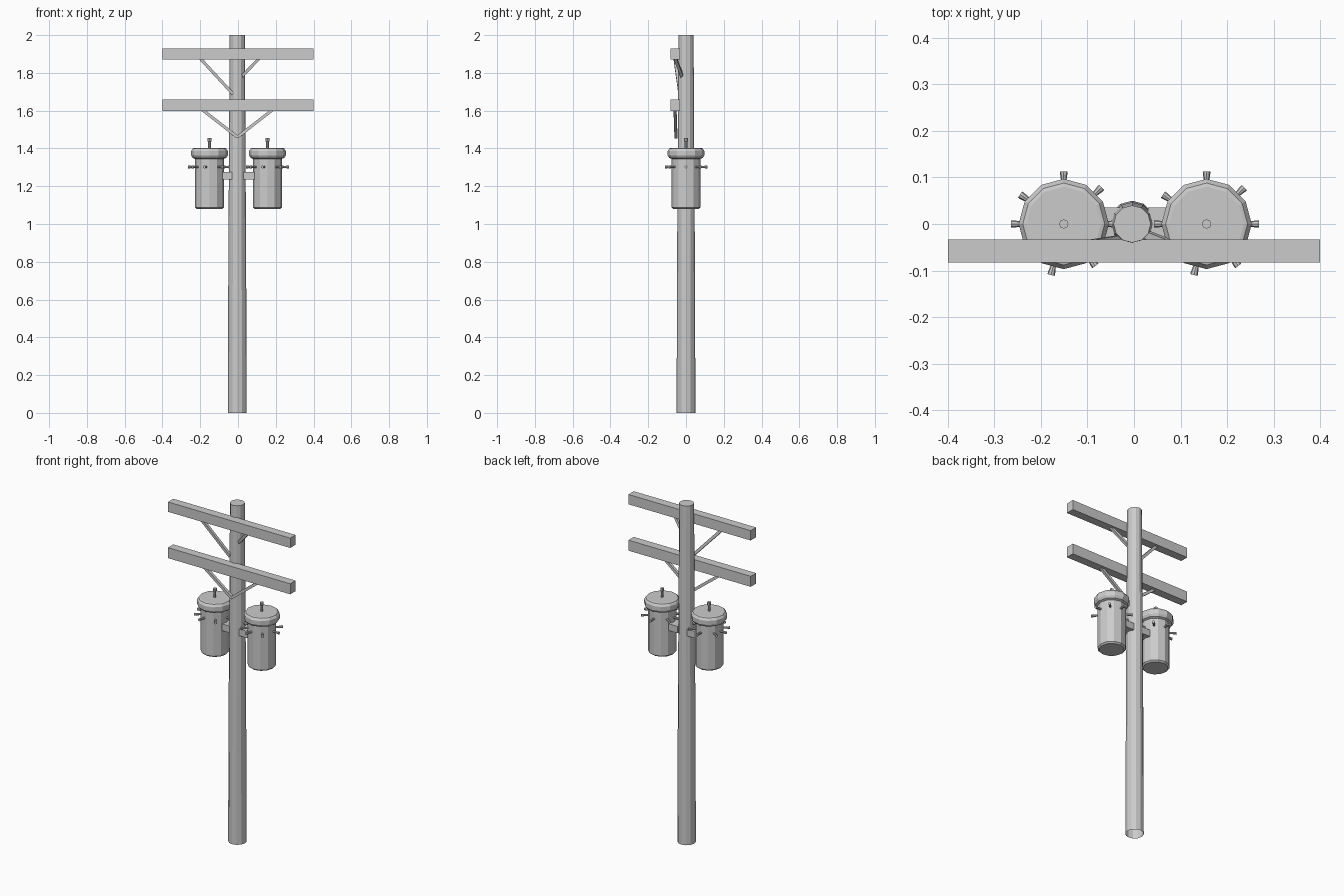
import bpy, bmesh
from math import sin, cos, pi, radians
from mathutils import Vector, Matrix

if "Cube" in bpy.data.objects:
    bpy.data.objects.remove(bpy.data.objects["Cube"])


def finish(name, bm):
    bmesh.ops.recalc_face_normals(bm, faces=bm.faces)
    me = bpy.data.meshes.new(name)
    bm.to_mesh(me)
    bm.free()
    ob = bpy.data.objects.new(name, me)
    bpy.context.collection.objects.link(ob)
    return ob


def lathe(bm, profile, sides, matrix, cap_start=True, phase=pi / 2):
    """Stack rings of (radius, height) along local z."""
    rings = []
    for r, z in profile:
        rings.append([bm.verts.new(matrix @ Vector((r * cos(phase + 2 * pi * i / sides),
                                                    r * sin(phase + 2 * pi * i / sides), z)))
                      for i in range(sides)])
    for a, b in zip(rings, rings[1:]):
        for i in range(sides):
            j = (i + 1) % sides
            bm.faces.new((a[i], a[j], b[j], b[i]))
    if cap_start:
        bm.faces.new(rings[0])
    bm.faces.new(rings[-1])


def box(name, lo, hi):
    lo, hi = Vector(lo), Vector(hi)
    bm = bmesh.new()
    bmesh.ops.create_cube(bm, size=1, matrix=Matrix.Translation((lo + hi) / 2)
                          @ Matrix.Diagonal((*(hi - lo), 1)))
    return finish(name, bm)


def bar(name, a, b, width=0.016):
    a, b = Vector(a), Vector(b)
    d = b - a
    z = d.normalized()
    x = Vector((0, 1, 0)).cross(z).normalized()
    rot = Matrix((x, z.cross(x), z)).transposed().to_4x4()
    bm = bmesh.new()
    bmesh.ops.create_cube(bm, size=1, matrix=Matrix.Translation((a + b) / 2) @ rot
                          @ Matrix.Diagonal((width, width, d.length, 1)))
    return finish(name, bm)


# Tapered pole, open underneath
bm = bmesh.new()
lathe(bm, [(0.05, 0), (0.047, 0.85), (0.043, 1.5), (0.04, 2.0)], 12,
      Matrix.Translation((-0.004, 0, 0)), cap_start=False)
finish("pole", bm)

# Crossarms
box("upper_crossarm", (-0.4, -0.083, 1.872), (0.4, -0.033, 1.93))
box("lower_crossarm", (-0.4, -0.083, 1.598), (0.4, -0.033, 1.66))

# Diagonal braces
bar("upper_brace_left", (-0.2, -0.058, 1.876), (-0.028, -0.032, 1.69))
bar("upper_brace_right", (0.115, -0.058, 1.88), (0.015, -0.018, 1.775))
for side, label in ((-1, "left"), (1, "right")):
    bar("lower_brace_" + label, (-0.003 + 0.185 * side, -0.058, 1.604),
        (-0.003, -0.053, 1.46))

CAN = [(0.068, 1.08), (0.077, 1.088), (0.077, 1.345), (0.089, 1.35), (0.097, 1.363),
       (0.097, 1.387), (0.088, 1.40), (0.08, 1.402)]
PIN = [(0.007, 1.40), (0.007, 1.435), (0.01, 1.438), (0.01, 1.455)]
PEG = [(0.006, 0.068), (0.006, 0.095), (0.008, 0.108), (0.008, 0.113)]
ANGLES = (0, 44, 90, 146, 180, 216, 256, 307)

for cx, label in ((-0.151, "left"), (0.156, "right")):
    at = Matrix.Translation((cx, 0, 0))
    # Transformer can with rolled lid
    bm = bmesh.new()
    lathe(bm, CAN, 12, at)
    finish("transformer_" + label, bm)
    # Terminal on the lid
    bm = bmesh.new()
    lathe(bm, PIN, 8, at)
    finish("lid_terminal_" + label, bm)
    # Side terminals around the can
    bm = bmesh.new()
    for deg in ANGLES:
        lathe(bm, PEG, 8, Matrix.Translation((cx, 0, 1.302))
              @ Matrix.Rotation(radians(deg), 4, 'Z') @ Matrix.Rotation(pi / 2, 4, 'Y'))
    finish("side_terminals_" + label, bm)

# Mounting brackets between pole and cans
box("bracket_left", (-0.095, -0.033, 1.235), (-0.03, 0.035, 1.275))
box("bracket_right", (0.03, -0.033, 1.235), (0.1, 0.035, 1.275))
